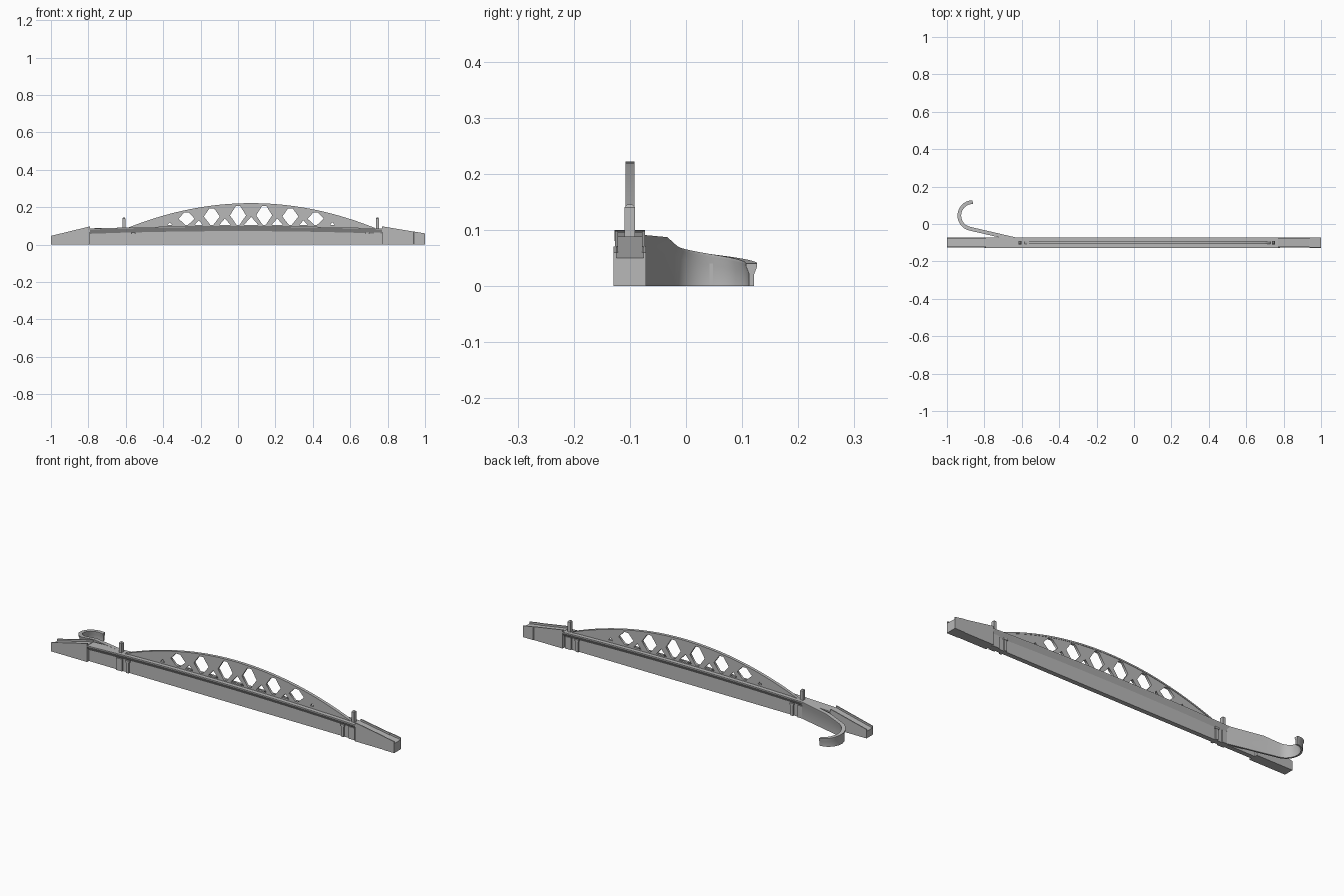
import bpy, bmesh, math
from mathutils import Vector, Matrix

if "Cube" in bpy.data.objects:
    bpy.data.objects.remove(bpy.data.objects["Cube"])

grey = bpy.data.materials.new("stone grey")
grey.use_nodes = True
grey.diffuse_color = (0.48, 0.48, 0.48, 1)
grey.node_tree.nodes["Principled BSDF"].inputs["Base Color"].default_value = (0.48, 0.48, 0.48, 1)

YC = -0.1            # centre line of the bridge
MID = 0.07           # middle of the arch


def add_object(name, mesh):
    mesh.materials.clear()
    mesh.materials.append(grey)
    obj = bpy.data.objects.new(name, mesh)
    bpy.context.collection.objects.link(obj)
    return obj


def from_bmesh(name, bm):
    bmesh.ops.recalc_face_normals(bm, faces=bm.faces)
    mesh = bpy.data.meshes.new(name)
    bm.to_mesh(mesh)
    bm.free()
    return add_object(name, mesh)


def loft(name, path, section):
    """Sweep section(top, half_width) -> [(offset, z)] along (x, y, top, half_width) stations."""
    bm = bmesh.new()
    rings = []
    for i, (x, y, top, w) in enumerate(path):
        a, b = path[max(i - 1, 0)], path[min(i + 1, len(path) - 1)]
        d = Vector((b[0] - a[0], b[1] - a[1])).normalized()
        rings.append([bm.verts.new((x - d.y * o, y + d.x * o, z)) for o, z in section(top, w)])
    n = len(rings[0])
    for r, s in zip(rings, rings[1:]):
        for k in range(n):
            bm.faces.new((r[k], r[(k + 1) % n], s[(k + 1) % n], s[k]))
    bm.faces.new(rings[0])
    bm.faces.new(rings[-1])
    return from_bmesh(name, bm)


def box(name, x, y, z0, z1, hx, hy, cap=0):
    """Box with an optional low pointed cap."""
    bm = bmesh.new()
    size = Matrix.Diagonal((2 * hx, 2 * hy, z1 - z0, 1))
    bmesh.ops.create_cube(bm, size=1, matrix=Matrix.Translation((x, y, (z0 + z1) / 2)) @ size)
    if cap:
        bm.normal_update()
        top = max(bm.faces, key=lambda f: f.calc_center_median().z)
        new = bmesh.ops.extrude_discrete_faces(bm, faces=[top])["faces"][0]
        for v in new.verts:
            v.co = (x + (v.co.x - x) * 0.5, y + (v.co.y - y) * 0.5, z1 + cap)
    return from_bmesh(name, bm)


def mirrored(points):
    return [(-o, z) for o, z in points] + [(o, z) for o, z in reversed(points)]


def deck_section(top, w):
    # slab edge, slanted underside and thin supporting wall
    return mirrored([(w, top), (w, top - 0.005), (w * 0.45, top - w * 0.5 - 0.014), (w * 0.45, 0)])


def trough_section(top, w):
    # solid block with a road sunk between two parapets
    return mirrored([(w - 0.005, top - 0.01), (w - 0.005, top), (w, top), (w, 0)])


def deck_top(x):
    return 0.1 - 0.014 * (x / 0.78) ** 2


def arch_top(x):
    return 0.222 - 0.132 * ((x - MID) / 0.66) ** 2


# Main deck and its wall
xs = [-0.8 + 1.58 * i / 24 for i in range(25)]
loft("main_deck", [(x, YC, deck_top(x), 0.027) for x in xs], deck_section)

# Approaches at both ends
loft("right_approach", [(-1, YC, 0.047, 0.0265), (-0.79, YC, 0.098, 0.0265)], trough_section)
loft("left_approach", [(0.77, YC, 0.098, 0.0265), (0.938, YC, 0.07, 0.0265),
                       (0.94, YC, 0.07, 0.029), (1, YC, 0.06, 0.029)], trough_section)

# Curling side ramp
ramp = [(-0.62, -0.085, 0.091, 0.01), (-0.8, -0.043, 0.087, 0.01)]
for i in range(19):
    t = i / 18
    a = math.radians(-103 - 167 * t)
    ramp.append((-0.862 + 0.072 * math.cos(a), 0.045 + 0.072 * math.sin(a), 0.071 - 0.031 * t, 0.01))
ramp_obj = loft("side_ramp", ramp, deck_section)
bpy.context.view_layer.objects.active = ramp_obj
ramp_obj.select_set(True)
bpy.ops.object.shade_smooth_by_angle(angle=math.radians(25))
ramp_obj.select_set(False)
box("ramp_pilaster", -0.934, 0.045, 0, 0.04, 0.006, 0.003)

# Arch web: a filled outline with lattice openings
ax = [MID - 0.66 + 1.32 * i / 40 for i in range(41)]
outlines = [[(x, arch_top(x)) for x in ax] + [(ax[-1], 0.085), (ax[0], 0.085)]]
for side in (-1, 1):
    for off in (0.07, 0.21, 0.345):
        x, hi, lo = MID + side * off, arch_top(MID + off) - 0.014, 0.106
        mid = (hi + lo) / 2
        outlines.append([(x - 0.012, hi), (x + 0.012, hi), (x + 0.043, mid), (x + 0.008, lo),
                         (x - 0.008, lo), (x - 0.043, mid)])
    for off in (0.14, 0.28, 0.435):
        x, h = MID + side * off, 0.038 - 0.06 * off
        outlines.append([(x - h, 0.106), (x + h, 0.106), (x, 0.106 + h * 1.15)])
outlines.append([(MID - 0.038, 0.106), (MID + 0.038, 0.106), (MID, 0.149)])

curve = bpy.data.curves.new("arch_web", "CURVE")
curve.dimensions = "2D"
curve.fill_mode = "BOTH"
curve.extrude = 0.006
for pts in outlines:
    spline = curve.splines.new("POLY")
    spline.points.add(len(pts) - 1)
    for p, (x, z) in zip(spline.points, pts):
        p.co = (x, z, 0, 1)
    spline.use_cyclic_u = True
helper = bpy.data.objects.new("arch_helper", curve)
bpy.context.collection.objects.link(helper)
bpy.context.view_layer.update()
graph = bpy.context.evaluated_depsgraph_get()
web = add_object("arch_web", bpy.data.meshes.new_from_object(helper.evaluated_get(graph)))
web.data.transform(Matrix.Translation((0, YC, 0)) @ Matrix.Rotation(math.pi / 2, 4, "X"))
bpy.data.objects.remove(helper)

# Arch rib along the upper edge
loft("arch_rib", [(x, YC, arch_top(x), 0.008) for x in ax],
     lambda top, w: mirrored([(w, top), (w, top - 0.008)]))

# Towers, the piers below them and the bracketed pilasters
for side, tower_x, pilaster_x in (("right", -0.61, -0.56), ("left", 0.745, 0.692)):
    box(side + "_tower", tower_x, YC, 0.06, 0.14, 0.008, 0.0095, 0.005)
    box(side + "_pier", tower_x, YC, 0, 0.064, 0.018, 0.019)
    box(side + "_pilaster", pilaster_x, YC, 0, 0.062, 0.007, 0.02)
    box(side + "_pilaster_cap", pilaster_x, YC, 0.056, 0.066, 0.011, 0.022)
